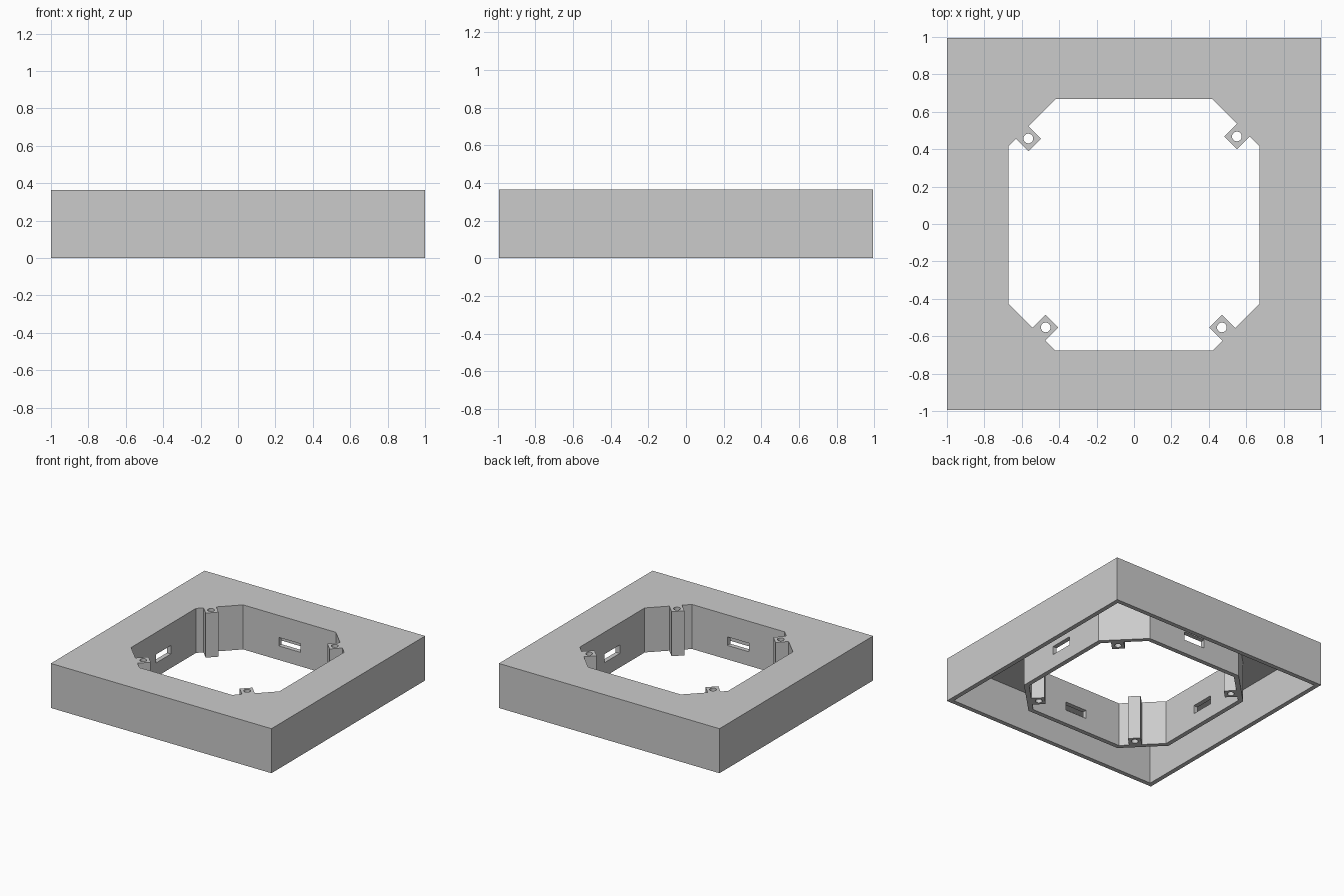
import bpy, bmesh, math
from mathutils import Matrix, Vector

if "Cube" in bpy.data.objects:
    bpy.data.objects.remove(bpy.data.objects["Cube"], do_unlink=True)

HALF_X, HALF_Y, HEIGHT = 1.0, 0.995, 0.365
WALL = 0.037                 # thickness of skirt, top plate and collar
OPEN, FLAT = 0.672, 0.42     # opening half width and half length of its straight sides
SHIFT = -0.005               # opening offset in y
SLOT_Z = 0.15

grey = bpy.data.materials.new("plain_grey")
grey.use_nodes = True
grey.diffuse_color = (0.6, 0.6, 0.6, 1)
grey.node_tree.nodes["Principled BSDF"].inputs["Base Color"].default_value = (0.6, 0.6, 0.6, 1)


def make_object(name, bm):
    bmesh.ops.recalc_face_normals(bm, faces=bm.faces)
    mesh = bpy.data.meshes.new(name)
    bm.to_mesh(mesh)
    bm.free()
    mesh.materials.append(grey)
    obj = bpy.data.objects.new(name, mesh)
    bpy.context.collection.objects.link(obj)
    return obj


def prism(name, outline, z0, z1):
    bm = bmesh.new()
    face = bm.faces.new([bm.verts.new((x, y, z0)) for x, y in outline])
    top = bmesh.ops.extrude_face_region(bm, geom=[face])["geom"]
    verts = [v for v in top if isinstance(v, bmesh.types.BMVert)]
    bmesh.ops.translate(bm, verts=verts, vec=(0, 0, z1 - z0))
    return make_object(name, bm)


def rectangle(hx, hy):
    return [(hx, hy), (-hx, hy), (-hx, -hy), (hx, -hy)]


def octagon(grow=0.0):
    a = OPEN + grow
    b = FLAT + grow * math.tan(math.pi / 8)
    quarter = [(a, b), (b, a)]
    points = []
    for sx, sy in ((1, 1), (-1, 1), (-1, -1), (1, -1)):
        part = [(sx * x, sy * y + SHIFT) for x, y in quarter]
        points += part if sx * sy > 0 else part[::-1]
    return points


def combine(target, tool, operation):
    mod = target.modifiers.new("combine", "BOOLEAN")
    mod.operation, mod.solver, mod.object = operation, "EXACT", tool
    bpy.context.view_layer.objects.active = target
    bpy.ops.object.modifier_apply(modifier=mod.name)
    bpy.data.objects.remove(tool, do_unlink=True)


# Hollow underside, leaving the collar standing around the opening
cavity = prism("cavity_cutter", rectangle(HALF_X - WALL, HALF_Y - WALL), -0.1, HEIGHT - WALL)
combine(cavity, prism("collar_core", octagon(WALL), -0.2, HEIGHT + 0.1), "DIFFERENCE")

# Square frame with its eight-sided opening
frame = prism("hollow_square_frame", rectangle(HALF_X, HALF_Y), 0, HEIGHT)
combine(frame, cavity, "DIFFERENCE")
combine(frame, prism("opening_cutter", octagon(), -0.1, HEIGHT + 0.1), "DIFFERENCE")

# Slots through the four straight collar walls
for i in range(4):
    bm = bmesh.new()
    bmesh.ops.create_cube(bm, size=1)
    bmesh.ops.scale(bm, verts=bm.verts, vec=(0.14, 0.195, 0.07))
    bmesh.ops.translate(bm, verts=bm.verts, vec=(OPEN + WALL / 2, 0, SLOT_Z))
    bmesh.ops.rotate(bm, verts=bm.verts, matrix=Matrix.Rotation(i * math.pi / 2, 3, "Z"))
    bmesh.ops.translate(bm, verts=bm.verts, vec=(0, SHIFT, 0))
    combine(frame, make_object("slot_cutter", bm), "DIFFERENCE")

# Screw posts on the four slanted walls, each with a through hole
for x, y in ((0.55, 0.468), (-0.565, 0.457), (-0.472, -0.553), (0.47, -0.553)):
    out = Vector((math.copysign(1, x), math.copysign(1, y))).normalized()
    side = Vector((-out.y, out.x))
    centre = Vector((x, y))
    s = 0.048
    corners = [centre + out * u + side * v for u, v in ((-s, -s), (0.07, -s), (0.07, s), (-s, s))]
    combine(frame, prism("post", corners, 0, HEIGHT), "UNION")
    circle = [(x + 0.026 * math.cos(k * math.pi / 12), y + 0.026 * math.sin(k * math.pi / 12))
              for k in range(24)]
    combine(frame, prism("hole_cutter", circle, -0.1, HEIGHT + 0.1), "DIFFERENCE")

# Smooth the round holes, keep all other edges sharp
bpy.ops.object.select_all(action="DESELECT")
frame.select_set(True)
bpy.context.view_layer.objects.active = frame
bpy.ops.object.shade_smooth_by_angle(angle=math.radians(30))
